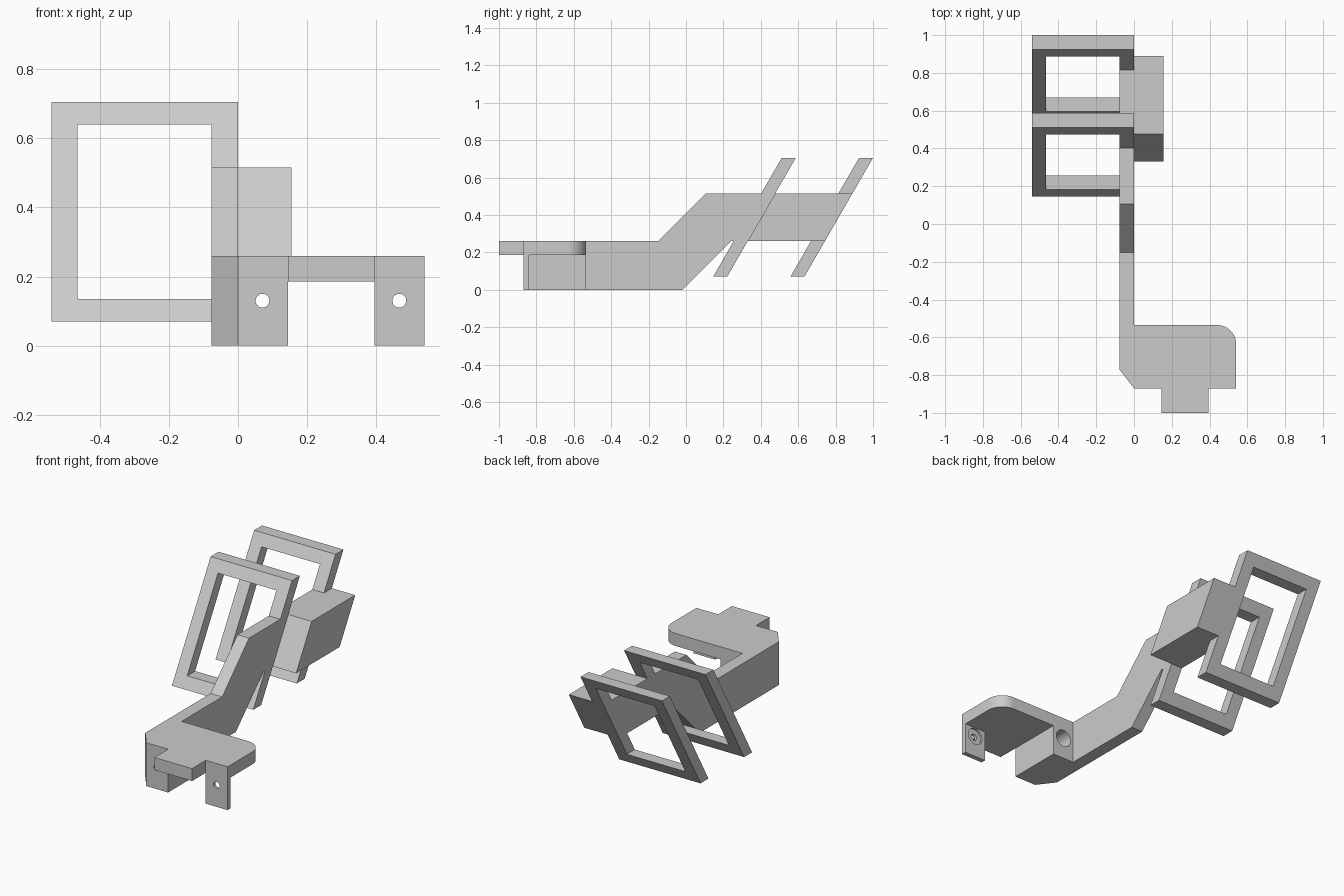
import bpy, bmesh, math
from mathutils import Vector

default = bpy.data.objects.get("Cube")
if default:
    bpy.data.objects.remove(default, do_unlink=True)

grey = bpy.data.materials.new("light grey plastic")
grey.use_nodes = True
COLOUR = (0.6, 0.6, 0.6, 1)
grey.diffuse_color = COLOUR
grey.node_tree.nodes["Principled BSDF"].inputs["Base Color"].default_value = COLOUR

ARM = -0.077           # right side of the arm; its left side is x = 0
LOW, HIGH = 0.26, 0.515
SLOPE = 1 / math.sqrt(3)
BASE, TOP = 0.07, 0.705
DEPTH = 0.075          # frame depth along y
FRAMES = {"front_frame": 0.145, "rear_frame": 0.558}


def finish(name, bm):
    bmesh.ops.recalc_face_normals(bm, faces=bm.faces)
    mesh = bpy.data.meshes.new(name)
    bm.to_mesh(mesh)
    bm.free()
    obj = bpy.data.objects.new(name, mesh)
    bpy.context.collection.objects.link(obj)
    mesh.materials.append(grey)
    return obj


def extrude(bm, vec):
    res = bmesh.ops.extrude_face_region(bm, geom=bm.faces[:])
    moved = [v for v in res["geom"] if isinstance(v, bmesh.types.BMVert)]
    bmesh.ops.translate(bm, verts=moved, vec=vec)


def prism(name, points, vec):
    bm = bmesh.new()
    bm.faces.new([bm.verts.new(p) for p in points])
    extrude(bm, Vector(vec))
    return finish(name, bm)


def side_prism(name, profile, x0, x1):
    return prism(name, [(x0, y, z) for y, z in profile], (x1 - x0, 0, 0))


def plan_prism(name, outline, z0, z1):
    return prism(name, [(x, y, z0) for x, y in outline], (0, 0, z1 - z0))


def select_only(obj):
    bpy.ops.object.select_all(action='DESELECT')
    obj.select_set(True)
    bpy.context.view_layer.objects.active = obj


def smooth(obj):
    select_only(obj)
    bpy.ops.object.shade_smooth_by_angle(angle=math.radians(30))


def bore(obj, x, z, radius, y0, y1):
    ring = [(x + radius * math.cos(a), y0, z + radius * math.sin(a))
            for a in (math.tau * i / 48 for i in range(48))]
    cutter = prism("bore_cutter", ring, (0, y1 - y0, 0))
    cutter.hide_render = True
    mod = obj.modifiers.new("bore", 'BOOLEAN')
    mod.operation, mod.solver, mod.object = 'DIFFERENCE', 'EXACT', cutter
    select_only(obj)
    bpy.ops.object.modifier_apply(modifier=mod.name)
    bpy.data.objects.remove(cutter, do_unlink=True)


def lean(y, z):
    """y of a frame face at height z, given its y at the bottom."""
    return y + (z - BASE) * SLOPE


# Leaning rectangular frames
def make_frame(name, y):
    bm = bmesh.new()

    def loop(x0, x1, z0, z1):
        return [bm.verts.new((px, lean(y, pz), pz))
                for px, pz in ((x0, z0), (x1, z0), (x1, z1), (x0, z1))]

    outer = loop(-0.54, 0, BASE, TOP)
    inner = loop(-0.465, ARM, 0.135, 0.64)
    for i in range(4):
        j = (i + 1) % 4
        bm.faces.new((outer[i], outer[j], inner[j], inner[i]))
    extrude(bm, Vector((0, DEPTH, 0)))
    return finish(name, bm)


for frame_name, frame_y in FRAMES.items():
    make_frame(frame_name, frame_y)
front, rear = FRAMES.values()

# Cranked arm, with a chamfered nose, ending at the front frame
side_prism("arm", [(-0.77, 0), (-0.02, 0), (0.24, LOW), (lean(front, LOW), LOW),
                   (lean(front, HIGH), HIGH), (0.105, HIGH), (-0.15, LOW), (-0.77, LOW)],
           ARM, 0)
plan_prism("arm_nose", [(ARM, -0.77), (0, -0.87), (0, -0.77)], 0, LOW)


# Slanted blocks that join and back up the frames
def slanted(name, y0, y1, x0, x1):
    side_prism(name, [(lean(y0, LOW), LOW), (lean(y1, LOW), LOW),
                      (lean(y1, HIGH), HIGH), (lean(y0, HIGH), HIGH)], x0, x1)


slanted("frame_spacer", front + DEPTH, rear, ARM, 0)
slanted("side_block", front + DEPTH, rear + DEPTH, 0, 0.155)

# Mounting plate with one rounded rear corner and a front tab
R = 0.1
corner = [(0.54 - R + R * math.cos(a), -0.535 - R + R * math.sin(a))
          for a in (math.pi / 2 * i / 16 for i in range(17))]
plate = plan_prism("mounting_plate",
                   [(0, -0.87), (0.145, -0.87), (0.145, -1), (0.395, -1),
                    (0.395, -0.87), (0.54, -0.87)] + corner + [(0, -0.535)],
                   0.185, LOW)
smooth(plate)


# Block and thin leg under the plate, each with a counterbored screw hole
def mount(name, x0, x1, y1, hole_x, wide, seat):
    obj = plan_prism(name, [(x0, -0.87), (x1, -0.87), (x1, y1), (x0, y1)], 0, 0.185)
    bore(obj, hole_x, 0.13, 0.02, -0.95, -0.4)
    bore(obj, hole_x, 0.13, wide, seat, -0.4)
    smooth(obj)


mount("mounting_block", 0, 0.145, -0.535, 0.071, 0.052, -0.84)
mount("mounting_leg", 0.395, 0.54, -0.84, 0.467, 0.05, -0.852)
